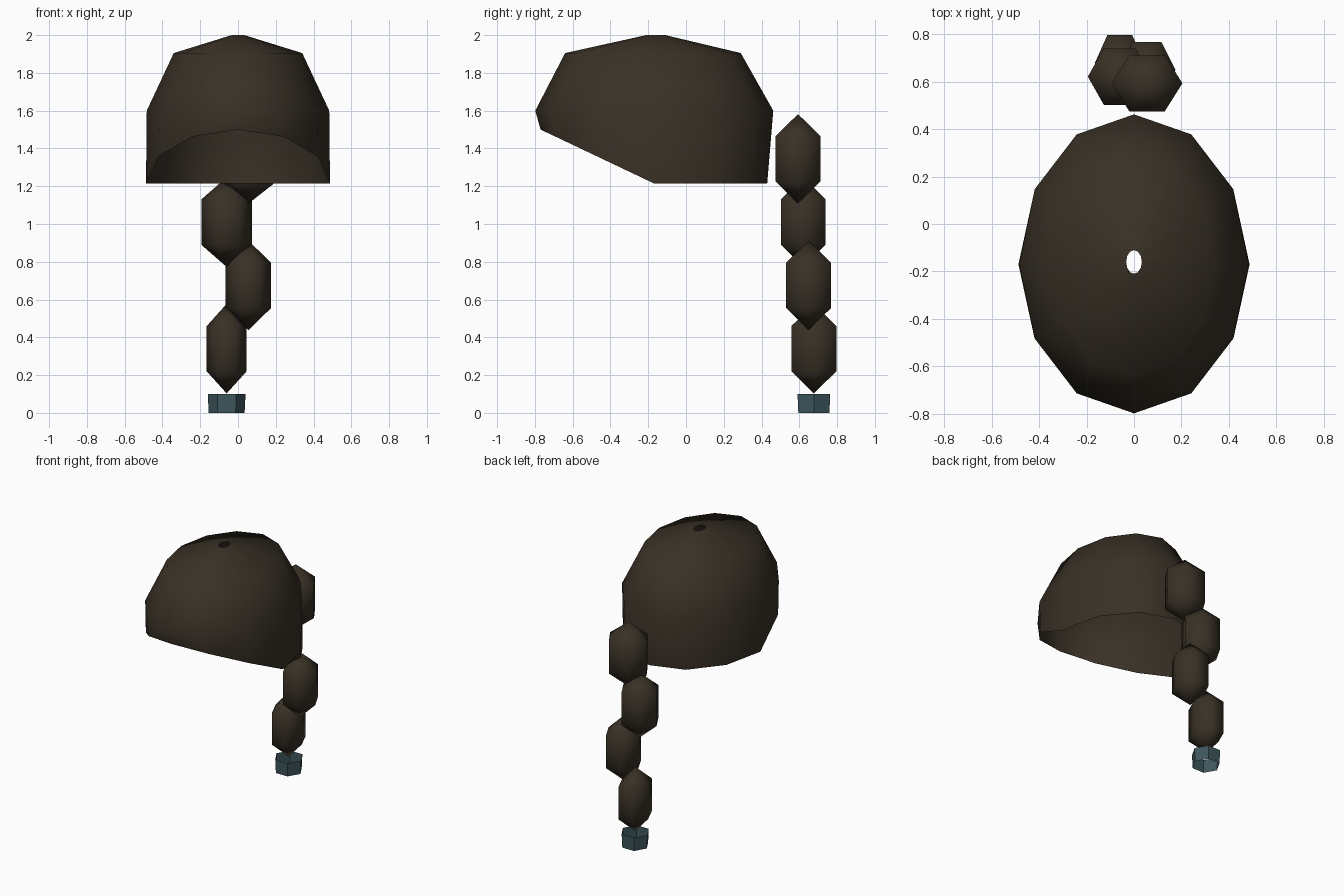
import bpy
from math import sin, cos, tau

cube = bpy.data.objects.get("Cube")
if cube:
    bpy.data.objects.remove(cube)


def material(name, color):
    m = bpy.data.materials.new(name)
    m.use_nodes = True
    m.diffuse_color = (*color, 1)
    bsdf = m.node_tree.nodes["Principled BSDF"]
    bsdf.inputs["Base Color"].default_value = (*color, 1)
    bsdf.inputs["Roughness"].default_value = 0.9
    return m


hair = material("dark brown hair", (0.040, 0.030, 0.019))
teal = material("teal band", (0.047, 0.095, 0.108))


def loft(name, sides, rings, mat, smooth=True, bottom=None, top=None):
    """Stack elliptical rings (cx, cy, rx, ry, z, front lift) from the bottom up."""
    verts, faces = [], []
    for cx, cy, rx, ry, z, lift in rings:
        for i in range(sides):
            a = tau * i / sides
            verts.append((cx + rx * cos(a), cy + ry * sin(a), z + lift * max(0, -sin(a))))
    for r in range(len(rings) - 1):
        for i in range(sides):
            j = (i + 1) % sides
            lo, hi = r * sides, (r + 1) * sides
            faces.append((lo + i, lo + j, hi + j, hi + i))
    # Optional pointed ends
    if bottom:
        verts.append(bottom)
        faces += [(len(verts) - 1, (i + 1) % sides, i) for i in range(sides)]
    if top:
        verts.append(top)
        base = (len(rings) - 1) * sides
        faces += [(len(verts) - 1, base + i, base + (i + 1) % sides) for i in range(sides)]
    mesh = bpy.data.meshes.new(name)
    mesh.from_pydata(verts, [], faces)
    mesh.materials.append(mat)
    mesh.polygons.foreach_set("use_smooth", [smooth] * len(faces))
    obj = bpy.data.objects.new(name, mesh)
    bpy.context.collection.objects.link(obj)
    return obj


# Open hair cap: raised front hairline, small hole at the crown
loft("hair_cap", 12, [
    (0, -0.17, 0.487, 0.60, 1.215, 0.285),
    (0, -0.168, 0.483, 0.63, 1.60, 0),
    (0, -0.175, 0.34, 0.465, 1.905, 0),
    (0, -0.16, 0.033, 0.05, 2.0, 0),
], hair)

# Braid: four pointed hexagonal locks, alternating sides and narrowing downward
for n in range(4):
    x = 0.055 if n % 2 == 0 else -0.06
    y = 0.593 + 0.028 * n
    z = 1.345 - 0.335 * n
    rx = 0.149 - 0.0145 * n
    loft(f"braid_lock_{n + 1}", 6,
         [(x, y, rx, 0.137, z - 0.12, 0), (x, y, rx, 0.137, z + 0.12, 0)],
         hair, bottom=(x, y, z - 0.237), top=(x, y, z + 0.237))

# Open hexagonal band at the tip of the braid
loft("braid_band", 6, [
    (-0.06, 0.677, 0.095, 0.095, 0, 0),
    (-0.06, 0.677, 0.10, 0.10, 0.10, 0),
], teal, smooth=False)
